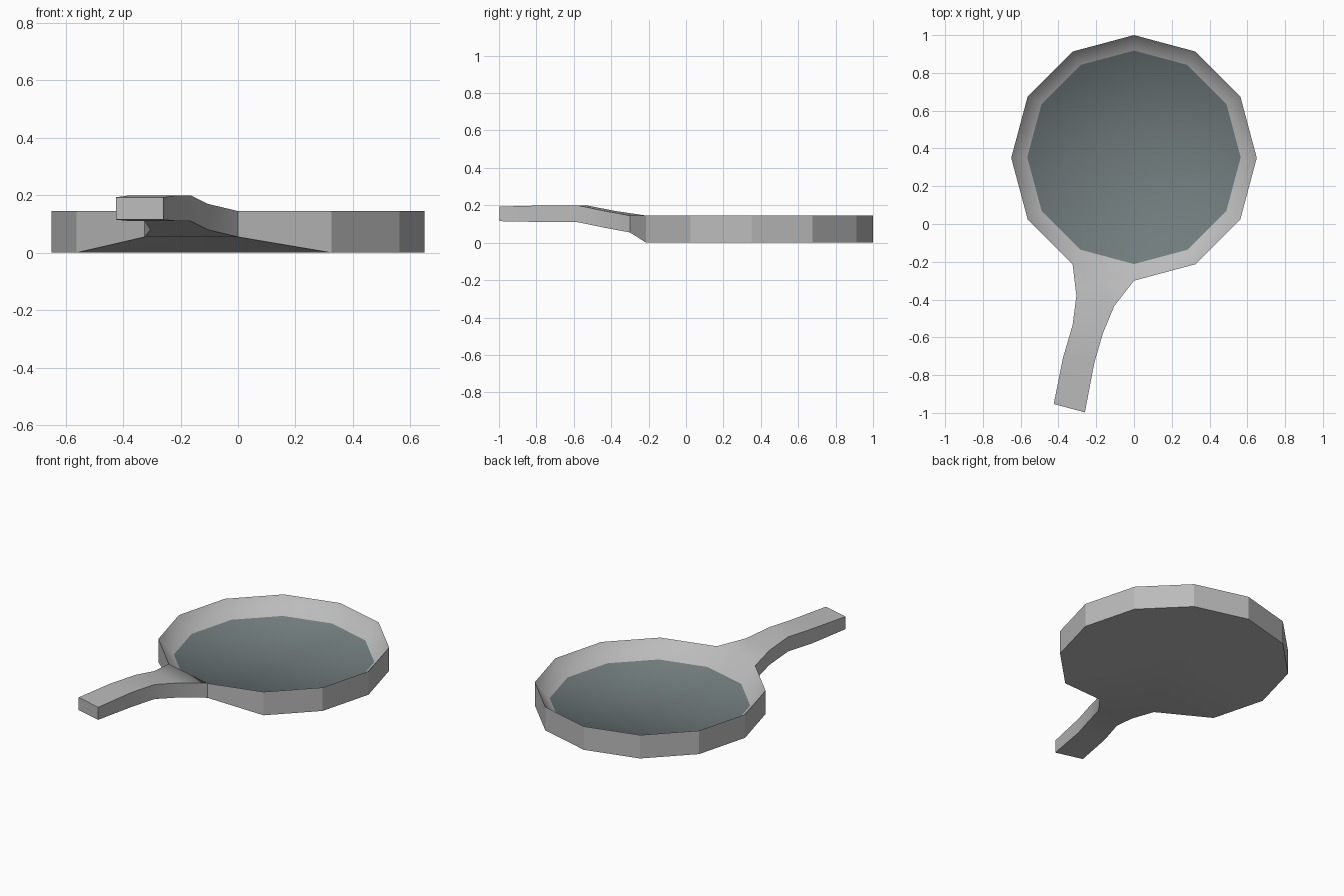
import bpy
import bmesh
from math import cos, sin, radians
from mathutils import Vector

SIDES = 12
HEIGHT = 0.145
FLOOR_Z = 0.05
ATTACH = (8, 9)  # rim corners that carry the handle

if "Cube" in bpy.data.objects:
    bpy.data.objects.remove(bpy.data.objects["Cube"], do_unlink=True)


def material(name, color):
    mat = bpy.data.materials.new(name)
    mat.use_nodes = True
    mat.diffuse_color = color
    bsdf = mat.node_tree.nodes["Principled BSDF"]
    bsdf.inputs["Base Color"].default_value = color
    bsdf.inputs["Roughness"].default_value = 0.8
    return mat


def ring(bm, radius, cy, z):
    angles = [radians(360 * k / SIDES) for k in range(SIDES)]
    return [bm.verts.new((radius * cos(a), cy + radius * sin(a), z)) for a in angles]


def fan(bm, loop, cy, z):
    center = bm.verts.new((0, cy, z))
    return [bm.faces.new((loop[k], loop[(k + 1) % SIDES], center)) for k in range(SIDES)]


bm = bmesh.new()

# Dish: outer wall, sloping inner wall, cooking surface and underside
bottom = ring(bm, 0.65, 0.35, 0)
rim = ring(bm, 0.65, 0.35, HEIGHT)
inner = ring(bm, 0.565, 0.353, FLOOR_Z)
for k in ATTACH:
    bottom[k].co.z = 0.055

upper_faces = []
for k in range(SIDES):
    n = (k + 1) % SIDES
    upper_faces.append(bm.faces.new((rim[k], rim[n], inner[n], inner[k])))
    if (k, n) != ATTACH:
        bm.faces.new((bottom[k], bottom[n], rim[n], rim[k]))
floor = fan(bm, inner, 0.353, FLOOR_Z)
for f in floor:
    f.material_index = 1
upper_faces += floor
fan(bm, bottom, 0.35, 0)

# Handle: left x, y, right x, y, low z, high z of each cross-section
sections = [
    (-0.305, -0.38, -0.105, -0.435, 0.08, 0.17),
    (-0.325, -0.535, -0.165, -0.58, 0.11, 0.20),
    (-0.375, -0.705, -0.21, -0.735, 0.11, 0.20),
    (-0.425, -0.953, -0.26, -0.997, 0.115, 0.193),
]
a, b = ATTACH
previous = [rim[a], rim[b], bottom[b], bottom[a]]
for lx, ly, rx, ry, low, high in sections:
    corners = ((lx, ly, high), (rx, ry, high), (rx, ry, low), (lx, ly, low))
    current = [bm.verts.new(c) for c in corners]
    for i in range(4):
        j = (i + 1) % 4
        face = bm.faces.new((previous[i], previous[j], current[j], current[i]))
        if i == 0:
            upper_faces.append(face)
    previous = current
bm.faces.new(previous)

# Smooth shading, with crisp outer corners and a soft inner side
bmesh.ops.recalc_face_normals(bm, faces=bm.faces)
soft = set(upper_faces)
for f in bm.faces:
    f.smooth = True
for e in bm.edges:
    both_soft = all(f in soft for f in e.link_faces)
    e.smooth = both_soft or e.calc_face_angle(0) < radians(29)

mesh = bpy.data.meshes.new("frying_pan")
bm.to_mesh(mesh)
bm.free()
mesh.materials.append(material("light grey metal", (0.5, 0.5, 0.5, 1)))
mesh.materials.append(material("dark slate coating", (0.165, 0.2, 0.205, 1)))
pan = bpy.data.objects.new("frying_pan", mesh)
bpy.context.scene.collection.objects.link(pan)
